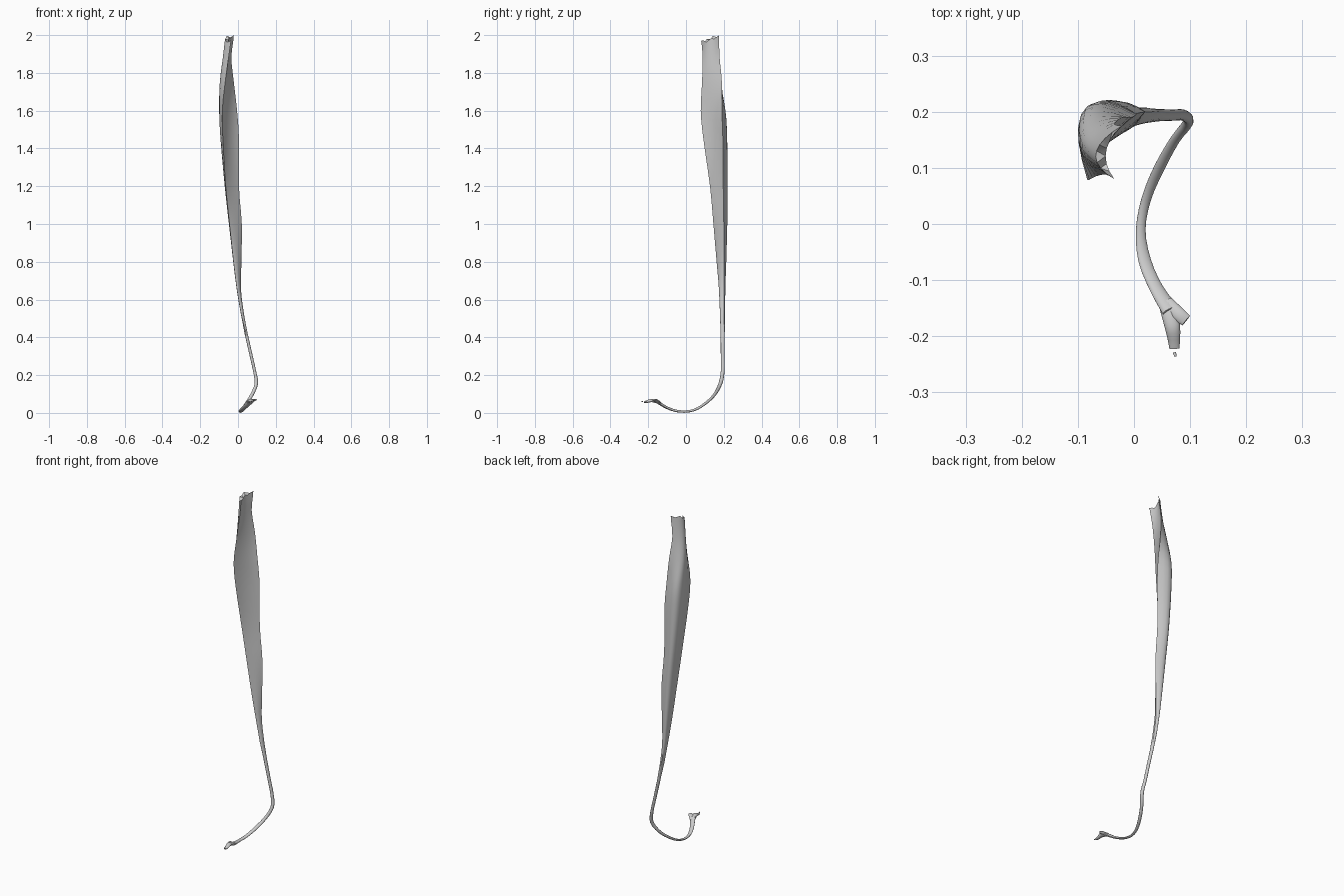
import bpy, bmesh, math
from mathutils import Vector as V

if "Cube" in bpy.data.objects:
    bpy.data.objects.remove(bpy.data.objects["Cube"])

N = 16  # points around every ring


def spline(rows, steps):
    """Catmull-Rom resample of rows of numbers."""
    out = []
    for i in range(len(rows) - 1):
        p = [rows[max(0, min(len(rows) - 1, i + k))] for k in (-1, 0, 1, 2)]
        for s in range(steps):
            t = s / steps
            out.append([0.5 * (2 * b + (c - a) * t + (2 * a - 5 * b + 4 * c - d) * t * t
                               + (3 * b - a - 3 * c + d) * t ** 3) for a, b, c, d in zip(*p)])
    out.append(list(rows[-1]))
    return out


def arc(a, m, c, t):
    """Quadratic arc from a to c passing through m."""
    k = 2 * m - (a + c) / 2
    return a * (1 - t) ** 2 + k * 2 * t * (1 - t) + c * t * t


def crescent(row):
    """Closed crescent: outer side A-B-C, inner hollow C-D-A."""
    z, ax, ay, bx, by, cx, cy, dx, dy = row
    a, b, c, d = V((ax, ay, z)), V((bx, by, z)), V((cx, cy, z)), V((dx, dy, z))
    h = N // 2 + 1
    return ([arc(a, b, c, i / h) for i in range(h)]
            + [arc(c, d, a, i / (N - h)) for i in range(N - h)])


def tube_rings(rows, u):
    """Elliptical rings along a path of x, y, z, thickness, width."""
    pts, rings = [V(r[:3]) for r in rows], []
    for i, p in enumerate(pts):
        t = (pts[min(i + 1, len(pts) - 1)] - pts[max(i - 1, 0)]).normalized()
        u = (u - t * u.dot(t)).normalized()
        v = t.cross(u)
        rings.append([p + u * math.cos(2 * math.pi * k / N) * rows[i][3]
                      + v * math.sin(2 * math.pi * k / N) * rows[i][4] for k in range(N)])
    return rings


def loft(name, rings):
    bm = bmesh.new()
    vs = [[bm.verts.new(p) for p in r] for r in rings]
    for r, s in zip(vs, vs[1:]):
        for k in range(N):
            bm.faces.new((r[k], r[(k + 1) % N], s[(k + 1) % N], s[k]))
    for r in (vs[0], vs[-1]):
        h = N // 2 + 1   # cap the end with a strip between both sides
        bm.faces.new(r)
    bmesh.ops.triangulate(bm, faces=[f for f in bm.faces if len(f.verts) > 4])
    bmesh.ops.recalc_face_normals(bm, faces=bm.faces)
    me = bpy.data.meshes.new(name)
    bm.to_mesh(me)
    bm.free()
    ob = bpy.data.objects.new(name, me)
    bpy.context.collection.objects.link(ob)
    bpy.context.view_layer.objects.active = ob
    bpy.ops.object.select_all(action='DESELECT')
    ob.select_set(True)
    bpy.ops.object.shade_smooth_by_angle(angle=math.radians(35))


# Muscle belly sections: z, front edge A, outer bulge B, back edge C, hollow D
belly = [
    (1.985, -.035, .080, -.068, .125, -.022, .175, -.050, .128),
    (1.88, -.050, .088, -.080, .133, -.035, .178, -.050, .130),
    (1.75, -.068, .085, -.094, .160, -.022, .190, -.047, .140),
    (1.60, -.083, .078, -.092, .197, -.005, .190, -.048, .142),
    (1.45, -.080, .092, -.083, .208, .005, .195, -.043, .153),
    (1.20, -.065, .127, -.060, .215, .005, .197, -.030, .165),
    (1.00, -.045, .145, -.038, .214, .020, .200, -.012, .170),
    (.80, -.024, .162, -.018, .210, .018, .200, -.001, .174),
    (.65, -.005, .175, -.003, .206, .016, .200, .008, .179),
    (.52, .017, .180, .018, .206, .032, .200, .029, .184),
]
rings = [crescent(r) for r in spline(belly, 3)]
for k, p in enumerate(rings[0]):   # ragged top edge
    p.z += .015 * math.cos(2 * math.pi * (k - 8) / N) - .006 * (k % 3)

# Tendon running down, round the ankle bend and under the foot
tendon = [
    (.043, .194, .42, .011, .008), (.068, .194, .31, .010, .008),
    (.088, .194, .22, .010, .008), (.097, .182, .155, .010, .009),
    (.073, .150, .095, .008, .009), (.045, .100, .048, .007, .010),
    (.022, .045, .016, .006, .009), (.012, -.010, .007, .006, .009),
    (.019, -.065, .014, .006, .012), (.040, -.115, .035, .007, .013),
    (.066, -.155, .062, .009, .017),
]
loft("muscle_and_tendon", rings + tube_rings(spline(tendon, 3), V((0, -1, 0))))

# Forked tendon ends and the loose fibre beyond them
forks = {
    "long_tendon_slip": [(.058, -.143, .055, .008, .014), (.068, -.180, .066, .009, .014),
                         (.071, -.205, .060, .007, .011), (.072, -.222, .057, .004, .009)],
    "short_tendon_slip": [(.058, -.140, .053, .007, .012), (.078, -.160, .066, .008, .013),
                          (.093, -.172, .070, .004, .011)],
    "loose_fibre": [(.072, -.229, .060, .002, .003), (.074, -.236, .061, .002, .002)],
}
for name, path in forks.items():
    loft(name, tube_rings(spline(path, 2), V((0, 0, 1))))
